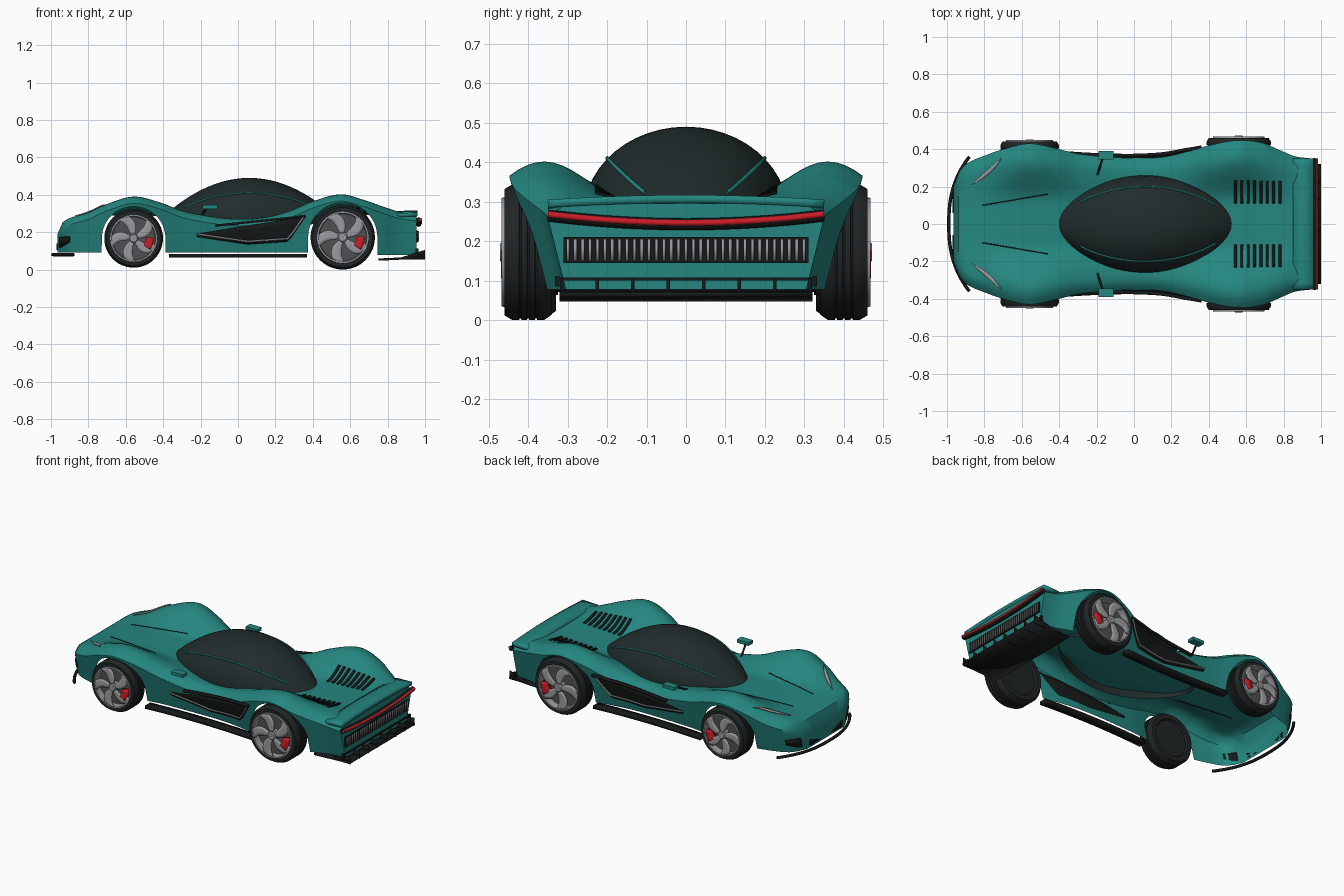
import bpy, bmesh, math
from math import sin, cos, pi, sqrt

if "Cube" in bpy.data.objects:
    bpy.data.objects.remove(bpy.data.objects["Cube"])


def material(name, r, g, b):
    m = bpy.data.materials.new(name)
    m.use_nodes = True
    m.diffuse_color = (r, g, b, 1)
    m.node_tree.nodes["Principled BSDF"].inputs["Base Color"].default_value = (r, g, b, 1)
    return m


TEAL = material("teal paint", .018, .24, .215)
GLASS = material("dark glass", .015, .025, .025)
BLACK = material("black trim", .008, .010, .010)
RUBBER = material("tyre rubber", .014, .018, .018)
SILVER = material("silver alloy", .33, .33, .35)
STEEL = material("dark steel", .08, .08, .085)
RED = material("red", .6, .012, .02)


# ---- helpers ----
def finish(name, bm, mat, thick=0, angle=35):
    bmesh.ops.recalc_face_normals(bm, faces=bm.faces)
    me = bpy.data.meshes.new(name)
    bm.to_mesh(me)
    bm.free()
    ob = bpy.data.objects.new(name, me)
    bpy.context.collection.objects.link(ob)
    me.materials.append(mat)
    if thick:
        mod = ob.modifiers.new("thickness", "SOLIDIFY")
        mod.thickness, mod.offset = thick, 0
    bpy.ops.object.select_all(action="DESELECT")
    ob.select_set(True)
    bpy.context.view_layer.objects.active = ob
    bpy.ops.object.shade_smooth_by_angle(angle=math.radians(angle))
    return ob


def grid(bm, f, nu, nv):
    rows = [[bm.verts.new(f(i / nu, j / nv)) for j in range(nv + 1)] for i in range(nu + 1)]
    for a, b in zip(rows, rows[1:]):
        for j in range(nv):
            bm.faces.new((a[j], b[j], b[j + 1], a[j + 1]))


def patches(name, funcs, mat, nu=12, nv=2, thick=.006):
    bm = bmesh.new()
    for f in funcs:
        grid(bm, f, nu, nv)
    return finish(name, bm, mat, thick)


def lathe(name, profile, cx, cz, side, mat, n=48):
    def f(u, v):
        r, d = profile[round(v * (len(profile) - 1))]
        r = max(r, .001)
        return cx + r * cos(2 * pi * u), side * d, cz + r * sin(2 * pi * u)
    bm = bmesh.new()
    grid(bm, f, n, len(profile) - 1)
    bmesh.ops.remove_doubles(bm, verts=bm.verts, dist=.0001)
    return finish(name, bm, mat)


def box(name, x, y, z, mat):
    bm = bmesh.new()
    bmesh.ops.create_cube(bm, size=1)
    for v in bm.verts:
        v.co = [(a + b) / 2 + c * (b - a) for (a, b), c in zip((x, y, z), v.co)]
    return finish(name, bm, mat)


def tube(name, pts, r, mat):
    cu = bpy.data.curves.new(name, "CURVE")
    cu.dimensions, cu.bevel_depth, cu.bevel_resolution = "3D", r, 2
    cu.use_fill_caps = True
    sp = cu.splines.new("POLY")
    sp.points.add(len(pts) - 1)
    for p, q in zip(sp.points, pts):
        p.co = (*q, 1)
    cu.materials.append(mat)
    ob = bpy.data.objects.new(name, cu)
    bpy.context.collection.objects.link(ob)
    return ob


def path(f, n=20):
    return [f(i / n) for i in range(n + 1)]


def lerp_line(pts, x):
    for (a, p), (b, q) in zip(pts, pts[1:]):
        if x <= b:
            return p + (q - p) * (x - a) / (b - a)
    return pts[-1][1]


# ---- body surface: x, half width, centre height, fender height ----
ST = [(-.965, .20, .19, .19), (-.94, .27, .25, .25), (-.90, .32, .27, .275),
      (-.80, .365, .285, .305), (-.70, .40, .29, .35), (-.56, .43, .29, .39),
      (-.42, .405, .285, .36), (-.30, .375, .275, .315), (-.15, .36, .265, .285),
      (0, .352, .26, .27), (.15, .358, .26, .28), (.28, .385, .27, .315),
      (.40, .42, .275, .365), (.55, .447, .285, .402), (.68, .435, .29, .37),
      (.78, .395, .295, .335), (.86, .362, .30, .31), (.955, .35, .295, .295)]
WHEELS = [("front", -.558, .167, .157, .33, .44), ("rear", .56, .172, .172, .34, .46)]


def station(x):
    i = max(k for k in range(len(ST) - 1) if ST[k][0] <= x or k == 0)
    a, b = ST[i], ST[i + 1]
    p, q = ST[max(i - 1, 0)], ST[min(i + 2, len(ST) - 1)]
    h = b[0] - a[0]
    t = (x - a[0]) / h
    out = []
    for k in (1, 2, 3):
        m0 = (b[k] - p[k]) / (b[0] - p[0]) * h
        m1 = (q[k] - a[k]) / (q[0] - a[0]) * h
        out.append((2 * t**3 - 3 * t * t + 1) * a[k] + (t**3 - 2 * t * t + t) * m0
                   + (3 * t * t - 2 * t**3) * b[k] + (t**3 - t * t) * m1)
    return out


def top(x, y, off=.003):
    w, hc, hf = station(x)
    v = abs(y) / w
    s = min(max((v - .25) / .55, 0), 1)
    drop = .036 * max((v - .8) / .2, 0) ** 2
    return x, y, hc + (hf - hc) * s * s * (3 - 2 * s) - drop + off


def side(x, z, s, off=.003):
    w, hc, hf = station(x)
    return x, s * (w - .25 * max(hf - .036 - z, 0) + off), z


def hem(x):
    base = .09 if x < .4 else .078
    for _, cx, cz, r, _, _ in WHEELS:
        d = (r + .013) ** 2 - (x - cx) ** 2
        if d >= -1e-6:
            return cz + sqrt(max(d, 0))
    return base


xs = [-.965 + 1.92 * i / 70 for i in range(71)]
for _, cx, cz, r, _, _ in WHEELS:
    R = r + .013
    xs = [x for x in xs if abs(x - cx) > R + .005]
    xs += [cx - R * cos(pi * k / 28) for k in range(29)] + [cx - R - .001, cx + R + .001]
xs.sort()

bm = bmesh.new()
rings = []
for x in xs:
    w = station(x)[0]
    zc, zb = top(x, w, 0)[2], hem(x)
    wall = [zc + (zb - zc) * k / 6 for k in range(6, 0, -1)]
    ring = [side(x, z, -1, 0) for z in wall]
    ring += [top(x, w * k / 20, 0) for k in range(-20, 21)]
    ring += [side(x, z, 1, 0) for z in reversed(wall)]
    rings.append([bm.verts.new(p) for p in ring])
for a, b in zip(rings, rings[1:]):
    for j in range(len(a) - 1):
        bm.faces.new((a[j], b[j], b[j + 1], a[j + 1]))
bm.faces.new(rings[0])
bm.faces.new(rings[-1])
finish("body_shell", bm, TEAL)


# ---- canopy ----
def canopy(t, th, grow=1):
    k = max(1 - t * t, 0)
    return .06 + .48 * t, .26 * grow * k ** .7 * cos(th), .265 + .225 * grow * k * sin(th)


patches("canopy", [lambda u, v: canopy(-cos(pi * u), -.2 + (pi + .4) * v)], GLASS, 40, 28, 0)

for s, tag in ((1, "left"), (-1, "right")):
    # canopy stripe, hood crease, headlight
    tube(tag + "_canopy_stripe",
         path(lambda u: canopy(-.72 + 1.5 * u, pi / 2 - s * .87, 1.005)), .005, TEAL)
    tube(tag + "_hood_crease",
         path(lambda u: top(-.81 + .35 * u, s * (.1 + .06 * u), 0)), .003, BLACK)
    patches(tag + "_headlight", [lambda u, v: top(
        -.87 + .16 * u + .03 * (v - .5) * sin(pi * u), s * (.21 + .14 * u * (.7 + .3 * u)), .004)],
        SILVER, 16, 2)
    # engine louvres
    patches(tag + "_louvres", [lambda u, v, k=k: top(.535 + .034 * k + .015 * v, s * (.11 + .12 * u))
                               for k in range(8)], BLACK, 8, 1)
    # door vent with its trims
    lo = [(-.22, .175), (.05, .135), (.27, .15), (.36, .28)]

    def vent(u, v):
        x = -.22 + .58 * u
        a, b = lerp_line(lo, x), .19 + .095 * u
        return side(x, a + (b - a) * v, s)
    patches(tag + "_door_vent", [vent], BLACK, 30, 4)
    tube(tag + "_vent_trim", path(lambda u: side(-.22 + .57 * u, lerp_line(
        lo, -.22 + .57 * u) + .015, s, .01)), .005, SILVER)
    patches(tag + "_shoulder_blade", [lambda u, v: side(
        -.12 + .48 * u, .235 + .05 * u, s, .018 * v + .008 * sin(pi * u))], BLACK, 16, 1, .012)
    # sill
    patches(tag + "_sill", [lambda u, v: (-.37 + .74 * u, s * (.325 + .05 * v + .015 * (2 * u - 1) ** 2),
                                          .074)], BLACK, 16, 1, .02)
    # mirror on a stalk
    box(tag + "_mirror", (-.19, -.11), sorted((s * .345, s * .39)), (.325, .345), TEAL)
    tube(tag + "_mirror_stalk", [(-.2, s * .25, .28), (-.165, s * .36, .335)], .006, BLACK)
    # nose intake
    patches(tag + "_nose_intake", [lambda u, v: side(
        -.955 + .055 * u, .115 + .03 * u + v * (.06 - .03 * u), s)], BLACK, 8, 2)
    patches(tag + "_nose_grille", [lambda u, v: (
        -.968, s * (.06 + .1 * u), .105 + .035 * u * v)], BLACK, 4, 1)

# ---- front splitter ----
tube("front_splitter", path(lambda u: (-.99 + .11 * abs(2 * u - 1) ** 2.5, .36 * (2 * u - 1), .08), 32),
     .009, BLACK)

# ---- tail ----
patches("tail_spoiler", [lambda u, v: (.85 + .11 * v, .7 * (u - .5),
                                       .303 - .012 * (2 * u - 1) ** 2 + .004 * v)], TEAL, 20, 2, .02)


def tail_arc(x, dz):
    return lambda u: (x, .7 * (u - .5), .243 + dz + .022 * (2 * u - 1) ** 2)


tube("light_housing", path(tail_arc(.966, 0)), .015, BLACK)
tube("light_bar", path(tail_arc(.976, .003)), .008, RED)
box("tail_grille", (.95, .962), (-.31, .31), (.145, .21), BLACK)
patches("tail_grille_slats", [lambda u, v, k=k: (.965, .0187 * k - .004 + .008 * v, .15 + .055 * u)
                              for k in range(-16, 17)], SILVER, 1, 1, .004)
box("tail_lower_trim", (.95, .962), (-.33, .33), (.1, .108), BLACK)
for s in (-1, 1):
    box("tail_trim_end", (.95, .965), sorted((s * .32, s * .332)), (.085, .112), BLACK)

# ---- diffuser with upright fins ----
patches("diffuser_plate", [lambda u, v: (.75 + .25 * u, .64 * (v - .5), .053 + .012 * u)], BLACK, 2, 2, .012)
patches("diffuser_fins", [lambda u, v, k=k: (.84 + .159 * u, .09 * (k - 3.5), .055 + .05 * u * v)
                          for k in range(8)], BLACK, 2, 1, .008)

# ---- wheels ----
for end, cx, cz, r, yi, yo in WHEELS:
    for s, tag in ((1, "left"), (-1, "right")):
        nm = end + "_" + tag + "_"
        prof = [(0, yi + .012), (.7 * r, yi + .012), (.75 * r, yi), (.92 * r, yi), (r, yi + .02)]
        w = yo - yi - .04
        for k in (1, 2, 3):  # tread grooves
            m = yi + .02 + w * k / 4
            prof += [(r, m - .003), (r * .975, m - .002), (r * .975, m + .002), (r, m + .003)]
        prof += [(r, yo - .02), (.93 * r, yo), (.78 * r, yo), (.76 * r, yo - .03)]
        lathe(nm + "tyre", prof, cx, cz, s, RUBBER)
        lathe(nm + "rim", [(.81 * r, yo - .005), (.8 * r, yo + .008), (.75 * r, yo + .008),
                           (.73 * r, yo - .035)], cx, cz, s, SILVER)
        lathe(nm + "brake_disc", [(0, yo - .034), (.76 * r, yo - .034)], cx, cz, s, STEEL)
        lathe(nm + "hub", [(0, yo + .012), (.12 * r, yo + .012), (.17 * r, yo + .004),
                           (.17 * r, yo - .034)], cx, cz, s, SILVER, 24)

        def sector(a0, a1, r0, r1, d, sweep=0, flare=0):
            def f(u, v):
                rad = r * (r0 + (r1 - r0) * u)
                a = a0 + (a1 - a0) * v * (1 - flare * u) + sweep * u * u
                return cx + rad * cos(a), s * (yo + d), cz + rad * sin(a)
            return f
        patches(nm + "spokes", [sector(k * .4 * pi, k * .4 * pi + .95, .14, .77, .002, .55, .5)
                                for k in range(5)], SILVER, 8, 3, .01)
        patches(nm + "caliper", [sector(-.6, .05, .42, .68, -.006)], RED, 3, 8, .03)
